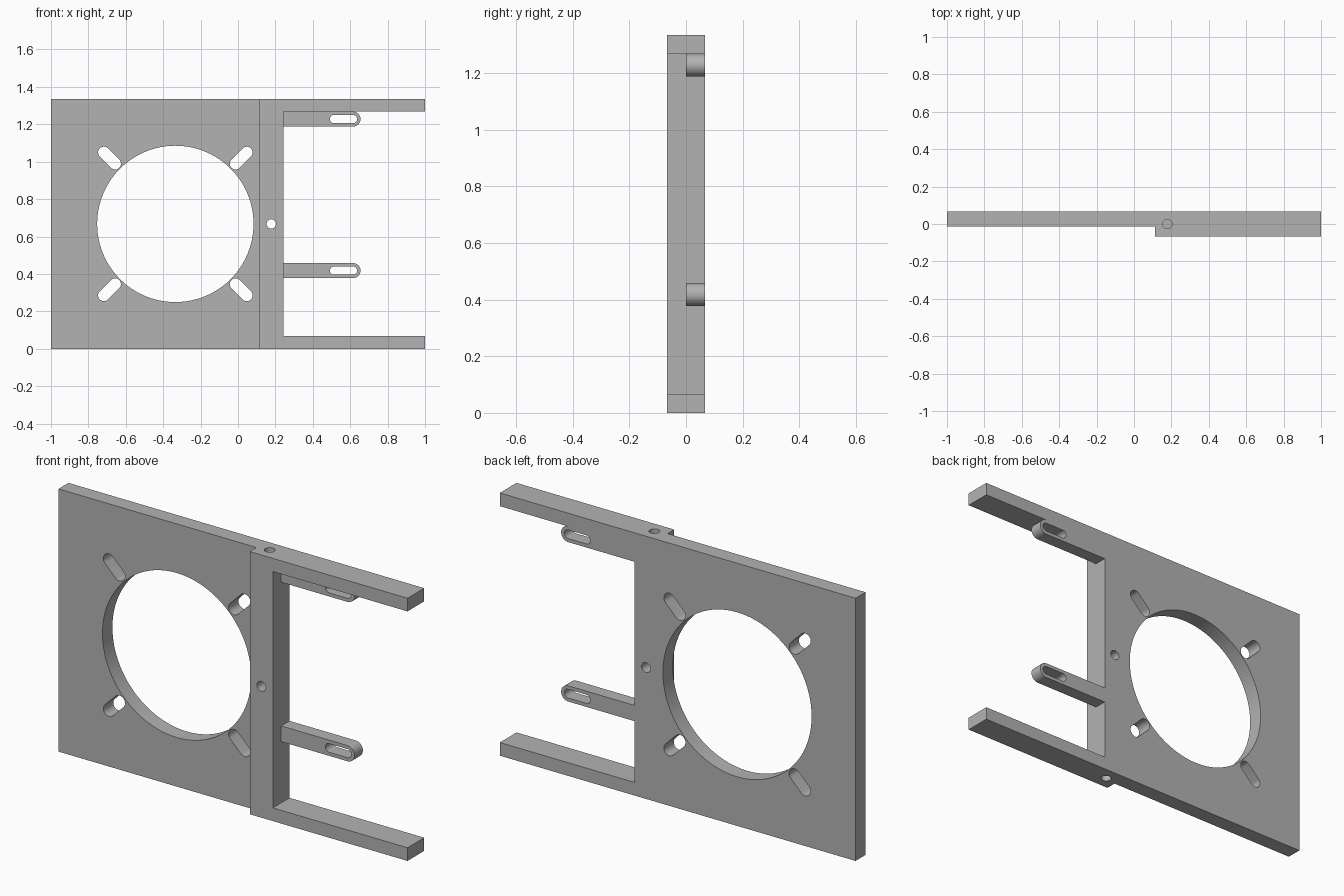
import bpy, bmesh, math
from mathutils import Vector

cube = bpy.data.objects.get("Cube")
if cube:
    bpy.data.objects.remove(cube, do_unlink=True)

H = 1.335            # overall height
BACK = 0.067         # back face y, the rib front is at -BACK
MID = H / 2
BORE = Vector((-0.335, MID))

grey = bpy.data.materials.new("plain_grey")
grey.use_nodes = True
colour = (0.45, 0.45, 0.45, 1)
grey.diffuse_color = colour
grey.node_tree.nodes["Principled BSDF"].inputs["Base Color"].default_value = colour


def prism(name, points, direction):
    """Extrude a flat outline of 3D points along a direction."""
    bm = bmesh.new()
    face = bm.faces.new([bm.verts.new(p) for p in points])
    ext = bmesh.ops.extrude_face_region(bm, geom=[face])
    moved = [v for v in ext["geom"] if isinstance(v, bmesh.types.BMVert)]
    bmesh.ops.translate(bm, verts=moved, vec=direction)
    bmesh.ops.recalc_face_normals(bm, faces=bm.faces)
    mesh = bpy.data.meshes.new(name)
    bm.to_mesh(mesh)
    bm.free()
    mesh.materials.append(grey)
    obj = bpy.data.objects.new(name, mesh)
    bpy.context.collection.objects.link(obj)
    return obj


def along_y(name, outline, y0=-0.2, y1=0.2):
    return prism(name, [(x, y0, z) for x, z in outline], (0, y1 - y0, 0))


def arc(centre, r, start, sweep, n):
    return [(centre[0] + r * math.cos(start + sweep * i / n),
             centre[1] + r * math.sin(start + sweep * i / n)) for i in range(n + 1)]


def circle(centre, r, n):
    return arc(centre, r, 0, math.tau, n)[:-1]


def slot(a, b, r):
    ang = math.atan2(b[1] - a[1], b[0] - a[0])
    return (arc(b, r, ang - math.pi / 2, math.pi, 16)
            + arc(a, r, ang + math.pi / 2, math.pi, 16))


def cut(obj, cutters):
    bpy.context.view_layer.objects.active = obj
    for c in cutters:
        c.hide_render = True
        mod = obj.modifiers.new("cut", 'BOOLEAN')
        mod.operation = 'DIFFERENCE'
        mod.solver = 'EXACT'
        mod.object = c
        bpy.ops.object.modifier_apply(modifier=mod.name)
        bpy.data.objects.remove(c, do_unlink=True)


def smooth(obj):
    bpy.ops.object.select_all(action='DESELECT')
    obj.select_set(True)
    bpy.context.view_layer.objects.active = obj
    bpy.ops.object.shade_smooth_by_angle(angle=math.radians(30))


# Stepped body: thin plate, thicker rib and arms
step = [(-1, BACK), (-1, -0.013), (0.113, -0.013), (0.113, -BACK), (1, -BACK), (1, BACK)]
body = prism("mounting_plate", [(x, y, 0) for x, y in step], (0, 0, H))

# Open window between the arms, large bore, rib cross hole
cutters = [
    along_y("window", [(0.243, 0.067), (1.1, 0.067), (1.1, H - 0.067), (0.243, H - 0.067)]),
    along_y("bore", circle(BORE, 0.418, 96)),
    along_y("cross_hole", circle((0.178, MID), 0.025, 32)),
]
# Four diagonal slots around the bore
for sx in (-1, 1):
    for sz in (-1, 1):
        d = Vector((sx, sz))
        cutters.append(along_y("diagonal_slot", slot(BORE + d * 0.322, BORE + d * 0.382, 0.031)))
# Blind holes in the rib ends
for z in (-0.1, H - 0.2):
    cutters.append(prism("end_hole", [(x, y, z) for x, y in circle((0.178, 0), 0.025, 32)],
                         (0, 0, 0.3)))
cut(body, cutters)
smooth(body)

# Slotted fingers with rounded tips
for name, z in (("upper_finger", 1.228), ("lower_finger", 0.418)):
    r = 0.04
    outline = [(0.243, z + r), (0.243, z - r)] + arc((0.615, z), r, -math.pi / 2, math.pi, 24)
    finger = along_y(name, outline, 0, BACK)
    cut(finger, [along_y("finger_slot", slot((0.513, z), (0.615, z), 0.022))])
    smooth(finger)
